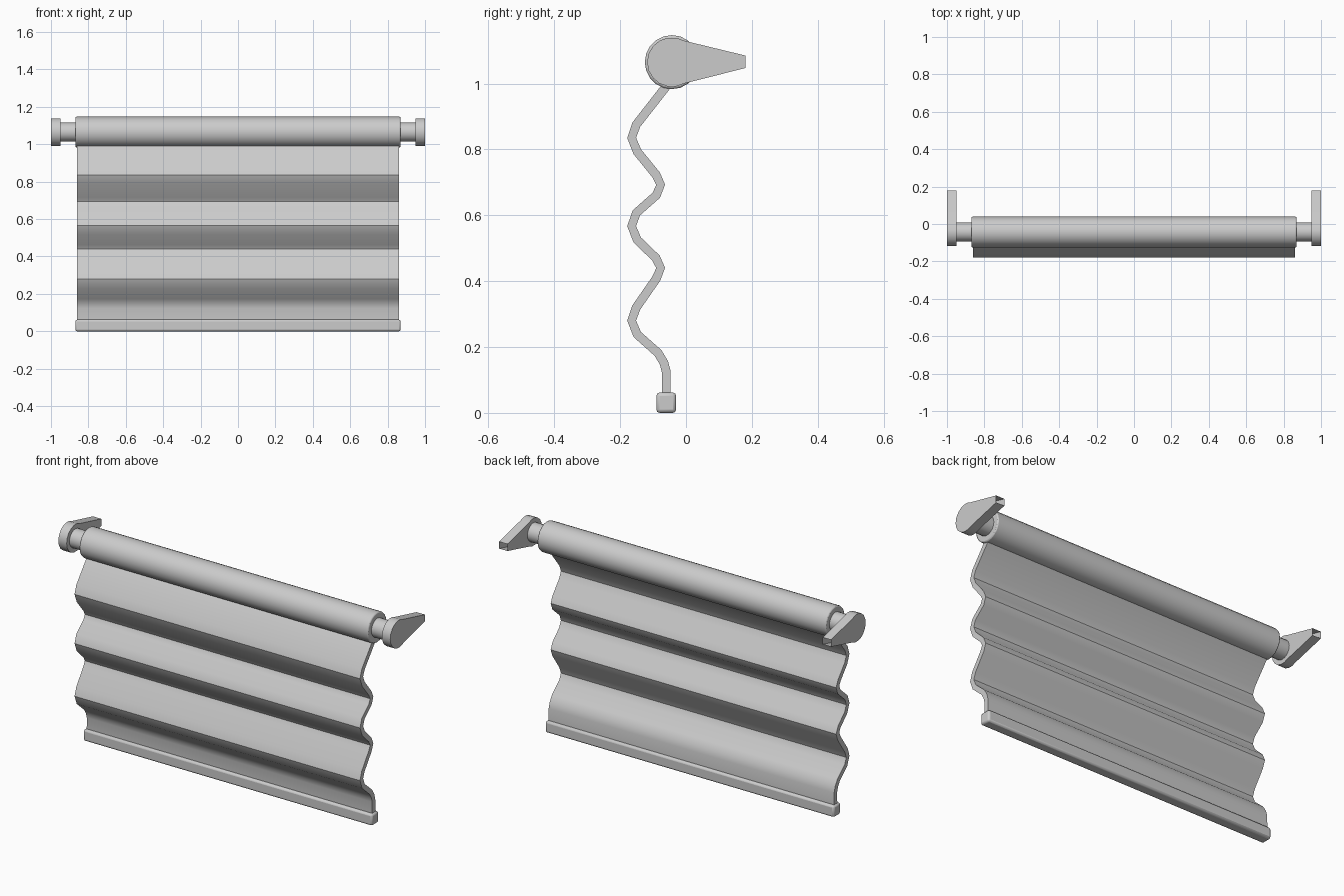
import bpy, bmesh, math
from mathutils import Vector

cube = bpy.data.objects.get("Cube")
if cube:
    bpy.data.objects.remove(cube, do_unlink=True)

GREY = (0.6, 0.6, 0.6, 1)
grey = bpy.data.materials.new("light_grey")
grey.use_nodes = True
grey.diffuse_color = GREY
grey.node_tree.nodes["Principled BSDF"].inputs["Base Color"].default_value = GREY

AXIS_Y, AXIS_Z = -0.043, 1.065   # roller axis


def extrude_profile(name, profile, x0, x1, bevel=0, open_edges=()):
    """Sweep a closed (y, z) profile along x, leaving out the listed side faces."""
    bm = bmesh.new()
    a = [bm.verts.new((x0, y, z)) for y, z in profile]
    b = [bm.verts.new((x1, y, z)) for y, z in profile]
    n = len(profile)
    bm.faces.new(a)
    bm.faces.new(b[::-1])
    for i in range(n):
        if i not in open_edges:
            j = (i + 1) % n
            bm.faces.new((a[i], b[i], b[j], a[j]))
    bmesh.ops.recalc_face_normals(bm, faces=bm.faces)
    mesh = bpy.data.meshes.new(name)
    bm.to_mesh(mesh)
    bm.free()
    obj = bpy.data.objects.new(name, mesh)
    bpy.context.collection.objects.link(obj)
    mesh.materials.append(grey)
    if bevel:
        mod = obj.modifiers.new("soft_edges", "BEVEL")
        mod.width = bevel
        mod.segments = 2
        mod.limit_method = "ANGLE"
        mod.angle_limit = math.radians(50)
    bpy.ops.object.select_all(action="DESELECT")
    obj.select_set(True)
    bpy.context.view_layer.objects.active = obj
    bpy.ops.object.shade_smooth_by_angle(angle=math.radians(35))
    return obj


def arc(radius, start, end, steps):
    """Points around the roller axis, angles in degrees."""
    angles = [math.radians(start + (end - start) * i / steps) for i in range(steps + 1)]
    return [(AXIS_Y + radius * math.cos(t), AXIS_Z + radius * math.sin(t)) for t in angles]


# Roller tube
extrude_profile("roller", arc(0.082, 0, 360, 20)[:-1], -0.87, 0.87, 0.006)

# Wall brackets: round head tapering back to an open tip, plus the roller pin
head = arc(0.075, 60, 300, 12)
bracket = head + [(0.18, 1.047), (0.18, 1.085)]
for side, s in (("left", 1), ("right", -1)):
    extrude_profile(side + "_bracket", bracket, s * 0.95, s, open_edges=(len(head),))
    extrude_profile(side + "_pin", arc(0.051, 0, 360, 20)[:-1], s * 0.86, s * 0.955)

# Wavy fabric: centre line with three-point bends, thickened into a closed profile
FRONT, BACK = -0.165, -0.077
path = [Vector((-0.03, 1.035)), Vector((-0.065, 0.985))]
for z, rounded_back in ((0.835, 0.693), (0.567, 0.44), (0.28, None)):
    path += [Vector((FRONT + d, z + h)) for d, h in ((0.014, 0.04), (0, 0), (0.017, -0.042))]
    if rounded_back:
        path += [Vector((BACK + d, rounded_back + h))
                 for d, h in ((-0.014, 0.03), (0, 0), (-0.013, -0.032))]
path += [Vector(p) for p in ((-0.085, 0.182), (-0.067, 0.152), (-0.06, 0.125), (-0.06, 0.04))]

front_side, back_side = [], []
for i, p in enumerate(path):
    before = (p - path[i - 1]).normalized() if i else Vector((0, 0))
    after = (path[i + 1] - p).normalized() if i < len(path) - 1 else Vector((0, 0))
    tangent = (before + after).normalized()
    offset = Vector((tangent.y, -tangent.x)) * 0.0135
    front_side.append(p + offset)
    back_side.append(p - offset)
extrude_profile("fabric", [tuple(p) for p in front_side + back_side[::-1]], -0.86, 0.86)

# Weighted bottom bar
extrude_profile("bottom_bar", [(-0.09, 0), (-0.03, 0), (-0.03, 0.062), (-0.09, 0.062)],
                -0.87, 0.87, 0.01)
